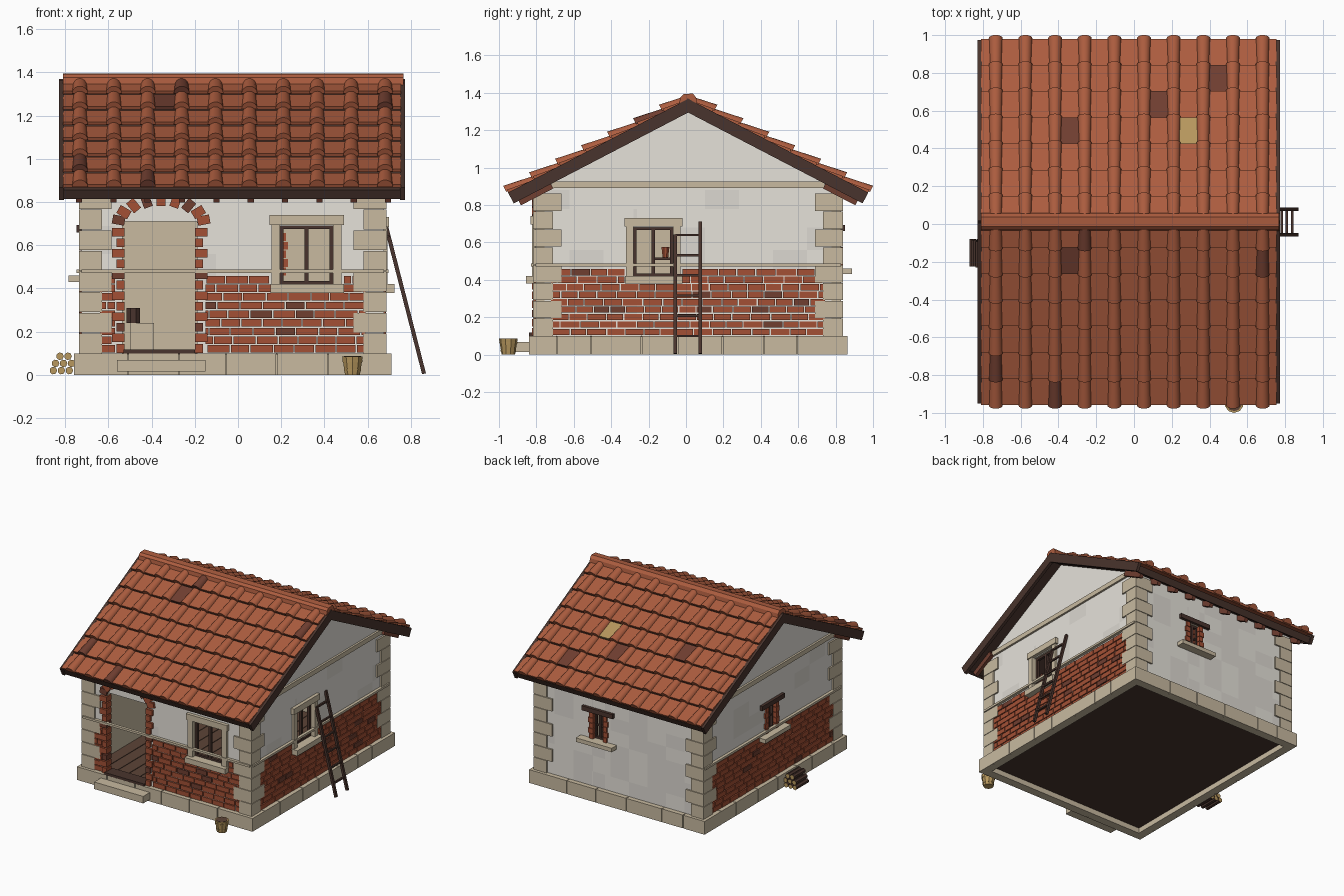
import bpy, bmesh, math, random
from mathutils import Vector, Matrix

if "Cube" in bpy.data.objects:
    bpy.data.objects.remove(bpy.data.objects["Cube"])
rng = random.Random(4)

COLORS = {"plaster": (230, 226, 218), "grey_plaster": (220, 216, 209), "stone": (200, 186, 160),
          "brick": (163, 80, 53), "dark_clay": (112, 62, 48), "roof_tile": (173, 93, 63),
          "dark_wood": (73, 52, 45), "tan_wood": (184, 152, 94), "floor_brown": (92, 68, 55)}
NAMES = list(COLORS)
MATS = []
for name, rgb in COLORS.items():
    m = bpy.data.materials.new(name)
    m.use_nodes = True
    lin = [((c / 255 + 0.055) / 1.055) ** 2.4 for c in rgb] + [1]
    m.diffuse_color = lin
    m.node_tree.nodes["Principled BSDF"].inputs["Base Color"].default_value = lin
    MATS.append(m)


class Part:
    """Collects solids into one named object."""
    def __init__(self, name):
        self.name, self.bm = name, bmesh.new()

    def loft(self, rings, mat, place=Vector, end_mat=None):
        rows = [[self.bm.verts.new(place(p)) for p in ring] for ring in rings]
        n = len(rows[0])
        for a, b in zip(rows, rows[1:]):
            for i in range(n):
                j = (i + 1) % n
                self.bm.faces.new((a[i], a[j], b[j], b[i])).material_index = NAMES.index(mat)
        for ring in (rows[0], rows[-1]):
            self.bm.faces.new(ring).material_index = NAMES.index(end_mat or mat)

    def box(self, x0, x1, y0, y1, z0, z1, mat, place=Vector):
        ring = lambda z: [(x0, y0, z), (x1, y0, z), (x1, y1, z), (x0, y1, z)]
        self.loft([ring(z0), ring(z1)], mat, place)

    def rod(self, a, b, r0, r1, mat, sides=8, end_mat=None):
        a, b = Vector(a), Vector(b)
        q = (b - a).to_track_quat('Z', 'Y')
        circle = [Vector((math.cos(t), math.sin(t), 0)) for t in
                  (2 * math.pi * (i + 0.5) / sides for i in range(sides))]
        self.loft([[a + q @ (c * r0) for c in circle], [b + q @ (c * r1) for c in circle]],
                  mat, end_mat=end_mat)

    def finish(self, rule=None, smooth=False):
        bmesh.ops.recalc_face_normals(self.bm, faces=self.bm.faces)
        if rule:
            for f in self.bm.faces:
                f.material_index = NAMES.index(rule(f))
        me = bpy.data.meshes.new(self.name)
        self.bm.to_mesh(me)
        self.bm.free()
        ob = bpy.data.objects.new(self.name, me)
        for m in MATS:
            me.materials.append(m)
        bpy.context.collection.objects.link(ob)
        if smooth:
            bpy.ops.object.select_all(action='DESELECT')
            ob.select_set(True)
            bpy.context.view_layer.objects.active = ob
            bpy.ops.object.shade_smooth_by_angle(angle=math.radians(32))


# Wall frames: (along, outward, up) mapped to the world
CX, CY, HX, HY, EAVE = -0.025, 0.0115, 0.70, 0.817, 0.88
SIDES = {"front": lambda p: Vector((p[0], CY - HY - p[1], p[2])),
         "back": lambda p: Vector((p[0], CY + HY + p[1], p[2])),
         "left": lambda p: Vector((CX + HX + p[1], p[0], p[2])),
         "right": lambda p: Vector((CX - HX - p[1], p[0], p[2]))}
SPAN = {s: (CX - HX, CX + HX) if s in ("front", "back") else (CY - HY, CY + HY) for s in SIDES}
OPENINGS = {"front": [(-0.535, -0.19, 0.1, 0.71), (0.195, 0.44, 0.42, 0.69)],
            "back": [(0.1, 0.2, 0.46, 0.66)], "right": [(-0.035, 0.07, 0.46, 0.66)],
            "left": [(-0.28, -0.07, 0.42, 0.68)]}

# Walls with openings: patchy plaster outside, stone inside
for s, place in SIDES.items():
    wall = Part(s + "_wall")
    u0, u1 = SPAN[s]
    us = sorted({u0, u1, *[v for o in OPENINGS[s] for v in o[:2]],
                 *[u0 + (u1 - u0) * i / 9 for i in range(1, 9)]})
    zs = sorted({0.1, EAVE, *[v for o in OPENINGS[s] for v in o[2:]], 0.21, 0.33, 0.56, 0.78})
    for a, b in zip(us, us[1:]):
        for c, d in zip(zs, zs[1:]):
            if not any(o[0] <= a and b <= o[1] and o[2] <= c and d <= o[3] for o in OPENINGS[s]):
                wall.box(a, b, -0.05, 0, c, d, "plaster", place)
    if s in ("left", "right"):
        tri = [(u0, EAVE), (u1, EAVE), (CY, 1.31)]
        wall.loft([[(u, o, z) for u, z in tri] for o in (-0.05, 0)], "plaster", place)
    outward = place((0, 1, 0)) - place((0, 0, 0))
    patchy = 0.35 if s == "back" else 0.1

    def plastered(f):
        if f.normal.dot(outward) < 0.5:
            return "stone"
        return "grey_plaster" if len(f.verts) == 4 and rng.random() < patchy else "plaster"
    wall.finish(plastered)

# Brick wainscot, skipping openings and frames
bricks = Part("brick_wainscot")
SKIP = {"front": [(-0.57, -0.15, 0), (0.15, 0.49, 0.39)], "left": [(-0.33, -0.02, 0.39)],
        "right": [(-0.12, 0.16, 0.43)]}
for s, holes in SKIP.items():
    lo, hi = SPAN[s][0] + 0.085, SPAN[s][1] - 0.085
    for row in range(9):
        z = 0.104 + row * 0.04
        u = lo - 0.05 * (row % 2)
        while u < hi:
            w = rng.uniform(0.085, 0.11)
            a, b = max(u, lo), min(u + w - 0.006, hi)
            for h0, h1, hz in holes:
                if z > hz - 0.02 and a < h1 and b > h0:
                    a, b = (a, h0) if a < h0 else (h1, b)
            if b - a > 0.012:
                bricks.box(a, b, 0, rng.uniform(0.007, 0.011), z, z + 0.034,
                           "dark_clay" if rng.random() < 0.06 else "brick", SIDES[s])
            u += w
bricks.finish()

# Corner quoins, plinth blocks and stone belts
quoins, plinth, belts = Part("corner_quoins"), Part("plinth"), Part("stone_belts")
for s, place in SIDES.items():
    u0, u1 = SPAN[s]
    for i in range(8):
        z, w = 0.1 + i * 0.0955, 0.14 if i % 2 else 0.095
        for a, b in ((u0 - 0.012, u0 + w), (u1 - w, u1 + 0.012)):
            quoins.box(a, b, -0.02, 0.012, z, z + 0.092, "stone", place)
    plinth.box(u0 - 0.02, u1 + 0.02, -0.03, 0.02, 0, 0.096, "stone", place)
    u = u0 - 0.035
    while u < u1 + 0.035:
        w = rng.uniform(0.15, 0.3)
        b = u1 + 0.035 if u + w > u1 - 0.1 else u + w
        plinth.box(u, b - (0.005 if b < u1 else 0), 0, 0.035, 0, 0.1, "stone", place)
        u = b
    if s != "back":
        belts.box(u0, u1, 0, 0.022, 0.472, 0.488, "stone", place)
    if s in ("left", "right"):
        belts.box(CY - 0.73, CY + 0.73, 0, 0.015, 0.89, 0.925, "stone", place)
for p in (quoins, plinth, belts):
    p.finish()

# Floor, doorstep and threshold
floor = Part("floor")
floor.box(CX - 0.672, CX + 0.672, CY - 0.789, CY + 0.789, 0.04, 0.1, "dark_wood")
for i in range(14):
    x = CX - 0.65 + i * 0.093
    floor.box(x, x + 0.088, CY - 0.765, CY + 0.765, 0.1, 0.106, "floor_brown")
floor.box(-0.53, -0.2, -0.84, -0.75, 0.1, 0.118, "dark_wood")
floor.finish()
step = Part("doorstep")
step.box(-0.56, -0.15, -0.92, -0.83, 0.015, 0.068, "stone")
step.finish()

# Brick door surround: toothed jambs and spaced arch bricks
arch = Part("door_arch")
for i in range(12):
    z, w = 0.102 + i * 0.049, 0.058 if i % 2 else 0.038
    for a, b in ((-0.525 - w, -0.525), (-0.2, -0.2 + w)):
        arch.box(a, b, -0.04, 0.018, z, z + 0.04, "dark_clay" if i % 5 == 2 else "brick", SIDES["front"])
for i in range(9):
    t = math.pi * (0.06 + 0.11 * i)
    turn = Matrix.Rotation(math.pi / 2 - t, 4, 'Y')
    spot = Vector((-0.356 + 0.2 * math.cos(t), 0, 0.695 + 0.115 * math.sin(t)))
    arch.box(-0.021, 0.021, CY - HY - 0.018, CY - HY, -0.029, 0.029,
             "dark_clay" if i % 3 == 2 else "brick", lambda p: spot + turn @ Vector(p))
arch.finish()


def timber(part, place, a, b, c, d):
    """Casement bars filling an opening."""
    m = (a + b) / 2
    for u0, u1, z0, z1 in ((a, a + 0.016, c, d), (b - 0.016, b, c, d), (m - 0.009, m + 0.009, c, d),
                           (a, b, c, c + 0.014), (a, b, d - 0.014, d)):
        part.box(u0, u1, -0.035, -0.015, z0, z1, "dark_wood", place)


# Large windows with stone frames, small ones with brick jambs
for s in SIDES:
    a, b, c, d = OPENINGS[s][-1]
    win, place = Part(s + "_window"), SIDES[s]
    timber(win, place, a, b, c, d)
    if s in ("front", "left"):
        win.box(a - 0.05, b + 0.05, 0, 0.025, d + 0.005, d + 0.05, "stone", place)
        win.box(a - 0.045, b + 0.05, 0, 0.05, c - 0.04, c, "stone", place)
        for u in (a - 0.04, b):
            win.box(u, u + 0.04, -0.03, 0.018, c, d + 0.005, "stone", place)
    else:
        win.box(a - 0.08, b + 0.08, -0.04, 0.022, d, d + 0.034, "dark_wood", place)
        win.box(a - 0.1, b + 0.1, -0.02, 0.06, c - 0.03, c, "stone", place)
        win.box(a, b, -0.03, -0.02, (c + d) / 2 - 0.006, (c + d) / 2 + 0.006, "dark_wood", place)
        for i in range(5):
            w = 0.032 if i % 2 else 0.022
            for u0, u1 in ((a - w, a + 0.008), (b - 0.008, b + w)):
                win.box(u0, u1, -0.053, 0.012, c + i * 0.04, c + i * 0.04 + 0.036, "brick", place)
    win.finish()

# Roof: slope frame is (across, down the slope, off the slope)
ANG, RIDGE, PITCH, RX0, RX1 = math.radians(27.5), 1.345, 0.1565, -0.81, 0.755
BARREL_X = [-0.732 + 0.157 * i for i in range(10)]
ODD_PANS = {(1, 3, 2): "dark_clay", (1, 4, 5): "dark_clay", (1, 5, 7): "dark_clay",
            (1, 3, 6): "tan_wood", (-1, 1, 2): "dark_clay"}
ODD_BARRELS = {(-1, 5, 0), (-1, 6, 2), (-1, 0, 3), (-1, 1, 9)}
frame, pans, barrels = Part("roof_timbers"), Part("flat_tiles"), Part("barrel_tiles")
half = [(math.cos(math.pi * i / 8), math.sin(math.pi * i / 8)) for i in range(9)]
for s in (-1, 1):
    def slope(p):
        c, n = math.cos(ANG), math.sin(ANG)
        return Vector((p[0], CY + s * (p[1] * c + p[2] * n), RIDGE - p[1] * n + p[2] * c))
    frame.box(RX0, RX1, 0, 1.055, -0.035, 0, "dark_wood", slope)
    frame.box(RX0 - 0.015, RX1 + 0.015, 1.045, 1.065, -0.045, 0.003, "dark_wood", slope)
    for x in (RX0 - 0.018, RX1 - 0.005):
        frame.box(x, x + 0.023, -0.015, 1.075, -0.045, 0.02, "dark_wood", slope)
    for i in range(10):
        x = -0.75 + i * 0.159
        frame.box(x, x + 0.028, 0.85, 1.045, -0.072, -0.03, "dark_clay", slope)
    for r in range(7):
        d0 = r * PITCH - 0.022
        top, end = max(d0, 0), d0 + PITCH
        tilted = lambda p: slope((p[0], p[1], p[2] + 0.13 * (p[1] - d0)))
        edges = [RX0] + BARREL_X + [RX1]
        for k, (a, b) in enumerate(zip(edges, edges[1:])):
            pans.box(a, b, top, end, 0, 0.016, ODD_PANS.get((s, r, k - 1), "roof_tile"), tilted)
        for k, x in enumerate(BARREL_X):
            rings = [[(x + rad * u, d, 0.006 + rad * v) for u, v in half]
                     for d, rad in ((top, 0.031), (end + 0.008, 0.037))]
            barrels.loft(rings, "dark_clay" if (s, r, k) in ODD_BARRELS else "roof_tile", tilted)
frame.finish()
pans.finish()
barrels.finish(smooth=True)
ridge = Part("ridge_cap")
cap = [(-0.048, 1.34), (-0.042, 1.376), (-0.025, 1.393), (0.025, 1.396), (0.042, 1.376), (0.048, 1.34)]
ridge.loft([[(x, CY + y, z) for y, z in cap] for x in (RX0, RX1 + 0.012)], "roof_tile")
ridge.finish()

# Leaning ladder
ladder = Part("ladder")
foot = lambda z: 0.86 - 0.257 * (z - 0.01)
for y, top in ((-0.057, 0.64), (0.077, 0.71)):
    ladder.rod((foot(0.005), y, 0.005), (foot(top), y, top), 0.013, 0.013, "dark_wood", 4)
for i in range(6):
    z = 0.1 + i * 0.108
    ladder.rod((foot(z), -0.057, z), (foot(z), 0.077, z), 0.009, 0.009, "dark_wood", 4)
ladder.finish()

# Stacked firewood
logs = Part("firewood")
for row, count in enumerate((3, 3, 2)):
    for i in range(count):
        x = -0.781 - i * 0.037 - (0, -0.01, 0.006)[row]
        z = 0.02 + row * 0.033
        logs.rod((x, -0.235 + 0.005 * i, z), (x, -0.08 - 0.006 * row, z), 0.018, 0.018, "dark_wood", 7, "tan_wood")
logs.finish()

# Bucket
bucket = Part("bucket")
bucket.rod((0.53, -0.95, 0), (0.53, -0.95, 0.085), 0.036, 0.05, "tan_wood", 10)
bucket.rod((0.53, -0.95, 0.0845), (0.53, -0.95, 0.087), 0.041, 0.041, "floor_brown", 10)
for z, r in ((0.018, 0.041), (0.06, 0.048)):
    bucket.rod((0.53, -0.95, z), (0.53, -0.95, z + 0.008), r, r + 0.001, "tan_wood", 10)
bucket.finish()

# Indoor chest, keg, shelf and jug
chest = Part("indoor_furniture")
chest.box(-0.5, -0.39, 0.35, 0.55, 0.106, 0.24, "stone")
chest.rod((-0.485, 0.38, 0.24), (-0.485, 0.38, 0.31), 0.033, 0.033, "dark_wood", 8)
chest.box(-0.67, -0.56, -0.18, -0.08, 0.505, 0.52, "dark_wood")
chest.rod((-0.6, -0.11, 0.52), (-0.6, -0.11, 0.575), 0.016, 0.023, "brick", 8)
chest.finish()
